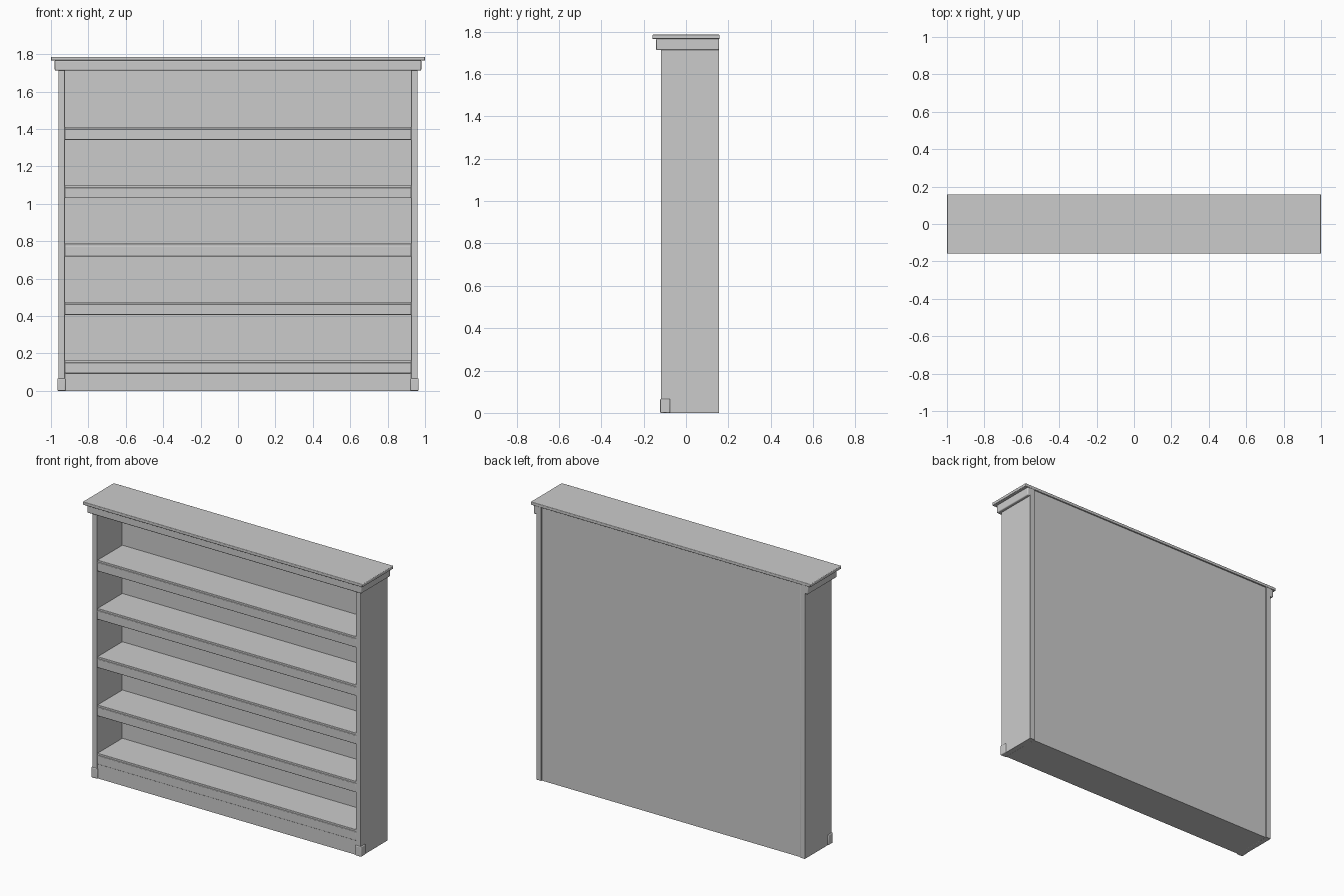
import bpy

if "Cube" in bpy.data.objects:
    bpy.data.objects.remove(bpy.data.objects["Cube"])

def box(name, x0, x1, y0, y1, z0, z1, bevel=0.0, mirror=False):
    """Axis-aligned board with an optional rounded edge and mirrored twin."""
    bpy.ops.mesh.primitive_cube_add(size=1)
    ob = bpy.context.object
    ob.name = ob.data.name = name
    for v in ob.data.vertices:
        v.co = ((x0 + x1) / 2 + v.co.x * (x1 - x0),
                (y0 + y1) / 2 + v.co.y * (y1 - y0),
                (z0 + z1) / 2 + v.co.z * (z1 - z0))
    if bevel:
        bpy.ops.object.shade_smooth_by_angle(angle=0.7)
        mod = ob.modifiers.new("rounded_edges", 'BEVEL')
        mod.width, mod.segments = bevel, 3
        mod.limit_method = 'ANGLE'
    if mirror:
        ob.modifiers.new("other_side", 'MIRROR')
    return ob

INNER, OUTER = 0.926, 0.96        # inside and outside of the side panels
FRONT, BACK = -0.118, 0.157
TOP = 1.768

# Carcass
box("side_panel", INNER, OUTER, FRONT, BACK, 0, TOP, 0.001, mirror=True)
box("back_panel", -INNER, INNER, 0.14, 0.15, 0, TOP)
box("plinth", -INNER, INNER, -0.112, 0.145, 0, 0.093)

# Shelves, each with a rounded lip under its front edge
for i in range(5):
    z = 0.163 + i * 0.312
    box(f"shelf_{i + 1}", -INNER, INNER, -0.113, 0.142, z - 0.022, z, 0.002)
    box(f"shelf_lip_{i + 1}", -INNER, INNER, FRONT, -0.098, z - 0.069, z - 0.012, 0.004)

# Front feet wrapping the corners
box("front_foot", 0.922, 0.966, -0.122, -0.075, 0, 0.066, 0.005, mirror=True)

# Crown moulding on the front and both sides
box("crown_front", -0.98, 0.98, -0.141, -0.1, 1.713, TOP, 0.006)
box("crown_side", 0.95, 0.98, -0.141, BACK, 1.713, TOP, 0.006, mirror=True)

# Top board
box("top_board", -1.0, 1.0, -0.159, 0.159, 1.766, 1.786, 0.004)
